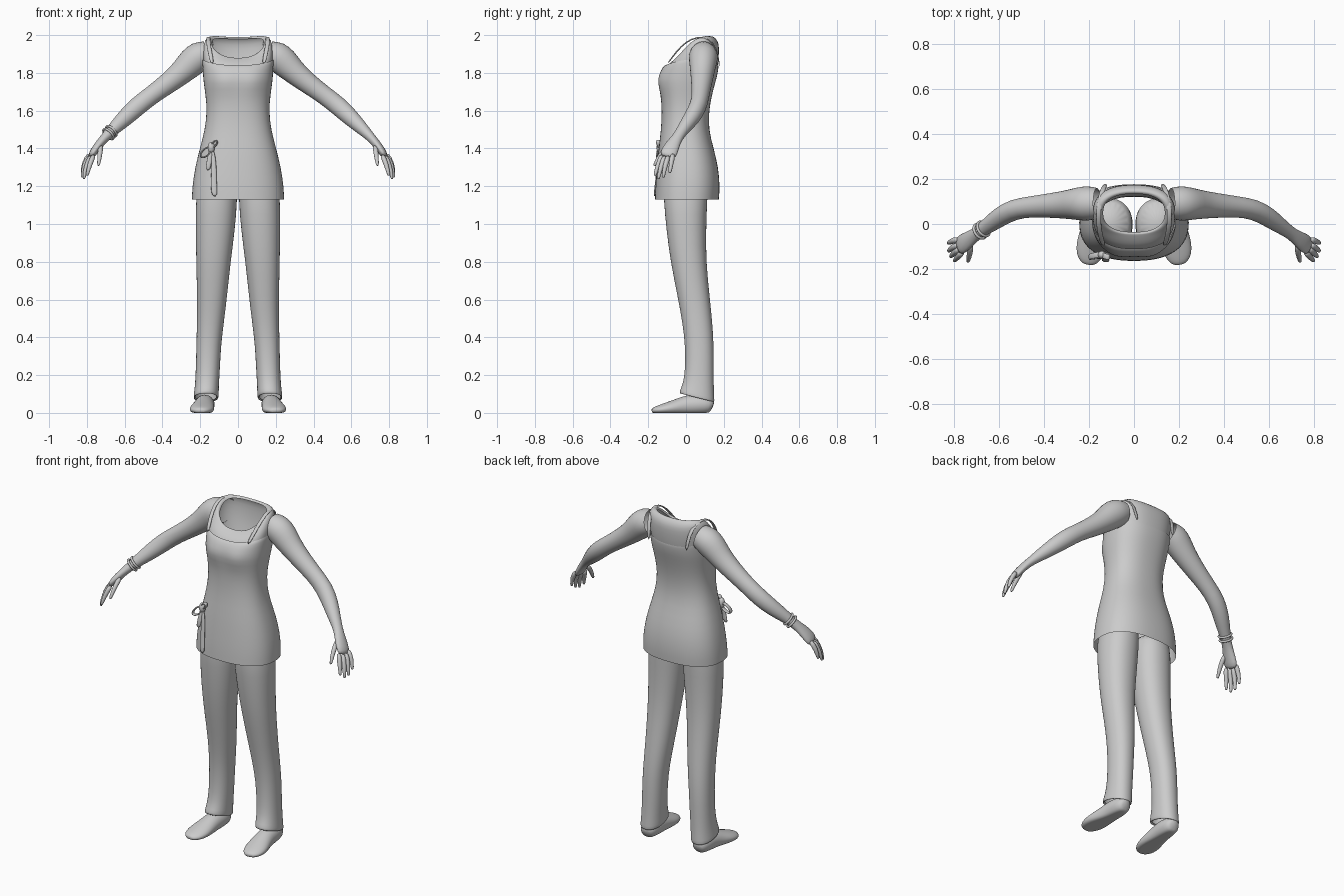
import bpy
import bmesh
from math import sin, cos, pi, exp
from mathutils import Vector

cube = bpy.data.objects.get("Cube")
if cube:
    bpy.data.objects.remove(cube)

grey = bpy.data.materials.new("plain grey")
grey.use_nodes = True
COLOUR = (0.6, 0.6, 0.6, 1)
grey.diffuse_color = COLOUR
grey.node_tree.nodes["Principled BSDF"].inputs["Base Color"].default_value = COLOUR


def loft(name, rings, caps=(True, True), mirror=False, closed=False, levels=1):
    """Skin a list of point rings into a smooth object."""
    bm = bmesh.new()
    rows = [[bm.verts.new(p) for p in ring] for ring in rings]
    n = len(rows[0])
    pairs = list(zip(rows, rows[1:]))
    if closed:
        pairs.append((rows[-1], rows[0]))
    for a, b in pairs:
        for i in range(n):
            j = (i + 1) % n
            bm.faces.new((a[i], a[j], b[j], b[i]))
    if caps[0] and not closed:
        bm.faces.new(rows[0][::-1])
    if caps[1] and not closed:
        bm.faces.new(rows[-1])
    bmesh.ops.recalc_face_normals(bm, faces=bm.faces)
    mesh = bpy.data.meshes.new(name)
    bm.to_mesh(mesh)
    bm.free()
    mesh.materials.append(grey)
    mesh.polygons.foreach_set("use_smooth", [True] * len(mesh.polygons))
    obj = bpy.data.objects.new(name, mesh)
    bpy.context.collection.objects.link(obj)
    if mirror:
        mod = obj.modifiers.new("mirror", "MIRROR")
        mod.use_mirror_merge = False
    obj.modifiers.new("smooth", "SUBSURF").levels = levels
    obj.modifiers["smooth"].render_levels = levels
    return obj


def spow(v, e):
    return abs(v) ** e * (1 if v > 0 else -1)


def level_ring(cx, hw, yf, yb, zf, zs=None, zb=None, n=32, power=2.4):
    """Horizontal rounded ring; height may differ at front, side and back."""
    zs = zf if zs is None else zs
    zb = zf if zb is None else zb
    pts = []
    for i in range(n):
        a = 2 * pi * i / n
        c, t = spow(cos(a), 2 / power), spow(sin(a), 2 / power)
        z = zs + t * (zb - zf) / 2 + t * t * ((zf + zb) / 2 - zs)
        pts.append(Vector((cx + hw * c, (yf + yb) / 2 + t * (yb - yf) / 2, z)))
    return pts


def path_rings(path, ref=(0, 1, 0), n=12, closed=False):
    """Oval rings along a path of (x, y, z, radius along ref, other radius)."""
    centres = [Vector(p[:3]) for p in path]
    last, rings = len(path) - 1, []
    for i, p in enumerate(path):
        if closed:
            t = centres[(i + 1) % len(path)] - centres[i - 1]
        else:
            t = centres[min(i + 1, last)] - centres[max(i - 1, 0)]
        t.normalize()
        u = Vector(ref)
        u = (u - t * u.dot(t)).normalized()
        v = t.cross(u)
        rings.append([centres[i] + u * p[3] * cos(2 * pi * k / n)
                      + v * p[-1] * sin(2 * pi * k / n) for k in range(n)])
    return rings


def bust(rings):
    """Push the chest forward on both sides of the centre line."""
    for ring in rings:
        for p in ring:
            if p.y < 0:
                d = ((abs(p.x) - .08) / .06) ** 2 + ((p.z - 1.755) / .05) ** 2
                p.y -= .014 * exp(-d)
    return rings


# Tunic, open at the hem and at the neckline
tunic = [(.245, -.165, .175, 1.13), (.243, -.163, .18, 1.2), (.228, -.155, .172, 1.3),
         (.203, -.146, .147, 1.4), (.175, -.132, .12, 1.5), (.165, -.128, .122, 1.6),
         (.172, -.133, .137, 1.68), (.183, -.145, .156, 1.75), (.186, -.14, .167, 1.79)]
rows = [level_ring(0, *r) for r in tunic]
rows.append(level_ring(0, .19, -.125, .173, 1.83, 1.86, 1.83))
rows.append(level_ring(0, .188, -.11, .172, 1.84, 1.87, 1.838))
loft("tunic", bust(rows), caps=(False, False))

# Bare upper chest, shoulders and back, with the open neck
upper = [(.17, -.125, .15, 1.75, 1.75, 1.75), (.183, -.117, .165, 1.82, 1.85, 1.81),
         (.186, -.085, .173, 1.853, 1.91, 1.87), (.182, -.06, .176, 1.87, 1.955, 1.93),
         (.168, -.047, .172, 1.878, 1.985, 1.965), (.145, -.042, .145, 1.88, 1.98, 1.998),
         (.138, -.036, .135, 1.865, 1.96, 1.98)]
loft("upper_body", [level_ring(0, *r) for r in upper], caps=(False, False))

# Shoulder straps
strap = [(.135, -.10, 1.845), (.15, -.05, 1.915), (.158, .0, 1.965), (.158, .06, 1.992),
         (.15, .12, 1.985), (.135, .165, 1.93), (.125, .177, 1.83)]
loft("shoulder_straps", path_rings([(*p, .012, .004) for p in strap], (1, 0, 0), 8), mirror=True)

# Arms run from inside the shoulder into the palm
arm = [(.165, .092, 1.90, .07, .07), (.205, .092, 1.89, .08, .082), (.245, .09, 1.857, .075, .08),
       (.29, .087, 1.81, .066, .067), (.36, .083, 1.752, .057, .057), (.46, .077, 1.68, .047, .049),
       (.535, .066, 1.622, .047, .052), (.60, .03, 1.56, .045, .046), (.66, -.015, 1.502, .034, .034),
       (.70, -.042, 1.462, .028, .025), (.73, -.066, 1.428, .037, .023),
       (.762, -.088, 1.385, .046, .022), (.782, -.1, 1.352, .042, .016)]
loft("arms", path_rings(arm, n=16), caps=(False, True), mirror=True)

# Fingers and thumb: base, middle and tip of each
digits = {
    "index_fingers": [(.762, -.125, 1.37), (.785, -.148, 1.315), (.798, -.163, 1.262)],
    "middle_fingers": [(.777, -.11, 1.365), (.805, -.133, 1.305), (.815, -.145, 1.245)],
    "ring_fingers": [(.785, -.092, 1.365), (.815, -.11, 1.31), (.824, -.12, 1.252)],
    "little_fingers": [(.783, -.068, 1.375), (.815, -.078, 1.325), (.825, -.085, 1.275)],
    "thumbs": [(.725, -.085, 1.42), (.731, -.135, 1.37), (.738, -.165, 1.315)],
}
for name, pts in digits.items():
    path = [(*p, r) for p, r in zip(pts, (.016, .0135, .009))]
    tip = Vector(pts[2]) + (Vector(pts[2]) - Vector(pts[1])) * .12
    loft(name, path_rings(path + [(*tip, .005)], n=10), mirror=True)

# Bracelets on the right wrist
wrist = Vector((-.678, -.027, 1.484))
along = Vector((-.04, -.027, -.04)).normalized()
side = along.cross(Vector((0, 1, 0))).normalized()
for name, shift in (("upper_bracelet", -.012), ("lower_bracelet", .012)):
    centre = wrist + along * shift
    up = along.cross(side)
    path = [(*(centre + (side * cos(k * pi / 8) + up * sin(k * pi / 8)) * .036), .007)
            for k in range(16)]
    loft(name, path_rings(path, along, 8, True), closed=True)

# Trouser legs with hems that rise at the front
leg = [(.105, .1, -.12, .125, 1.25), (.114, .112, -.12, .113, 1.13), (.12, .105, -.105, .108, .97),
       (.13, .092, -.083, .107, .8), (.138, .079, -.042, .128, .6), (.146, .072, -.02, .14, .48),
       (.155, .066, -.005, .148, .36), (.16, .064, -.005, .147, .22),
       (.165, .064, -.018, .148, .15, .14, .13), (.168, .067, -.036, .151, .115, .095, .075),
       (.17, .066, -.034, .152, .1, .075, .052), (.17, .056, -.02, .138, .108, .085, .065)]
loft("trouser_legs", [level_ring(*r, n=20, power=2.2) for r in leg], caps=(True, False), mirror=True)

# Shoes, flattened where they meet the ground
shoe = [(.172, .142, .03, .025, .03), (.173, .125, .04, .045, .045), (.175, .07, .045, .054, .055),
        (.178, .01, .04, .052, .056), (.184, -.045, .03, .06, .045), (.191, -.095, .022, .067, .036),
        (.197, -.14, .016, .06, .026), (.2, -.168, .013, .042, .018), (.202, -.182, .01, .02, .01)]
rows = path_rings(shoe, (1, 0, 0), 20)
for ring in rows:
    for p in ring:
        p.z = max(p.z, 0)
loft("shoes", rows, mirror=True)

# Tied ribbon at the right hip: knot, two loops and two tails
knot = (-.142, -.135, 1.405)
loft("ribbon_knot", path_rings([(-.142, -.135, 1.435, .008), (-.142, -.138, 1.42, .02),
                                (-.142, -.138, 1.39, .02), (-.142, -.135, 1.375, .008)]))
for name, dx, dz in (("outer_ribbon_loop", -.055, -.05), ("upper_ribbon_loop", .03, .035)):
    path = []
    for k in range(12):
        a = 2 * pi * k / 12
        s = (1 - cos(a)) / 2
        path.append((knot[0] + dx * s - dz * .25 * sin(a), knot[1] - .012 * s,
                     knot[2] + dz * s + dx * .25 * sin(a), .014, .005))
    loft(name, path_rings(path, n=8, closed=True), closed=True)
tails = {"long_ribbon_tail": [(-.138, -.14, 1.40), (-.125, -.15, 1.32),
                              (-.13, -.158, 1.22), (-.122, -.168, 1.14)],
         "short_ribbon_tail": [(-.145, -.14, 1.40), (-.15, -.15, 1.34), (-.162, -.152, 1.28)]}
for name, pts in tails.items():
    loft(name, path_rings([(*p, .006, .011 + .003 * i) for i, p in enumerate(pts)], n=8))
